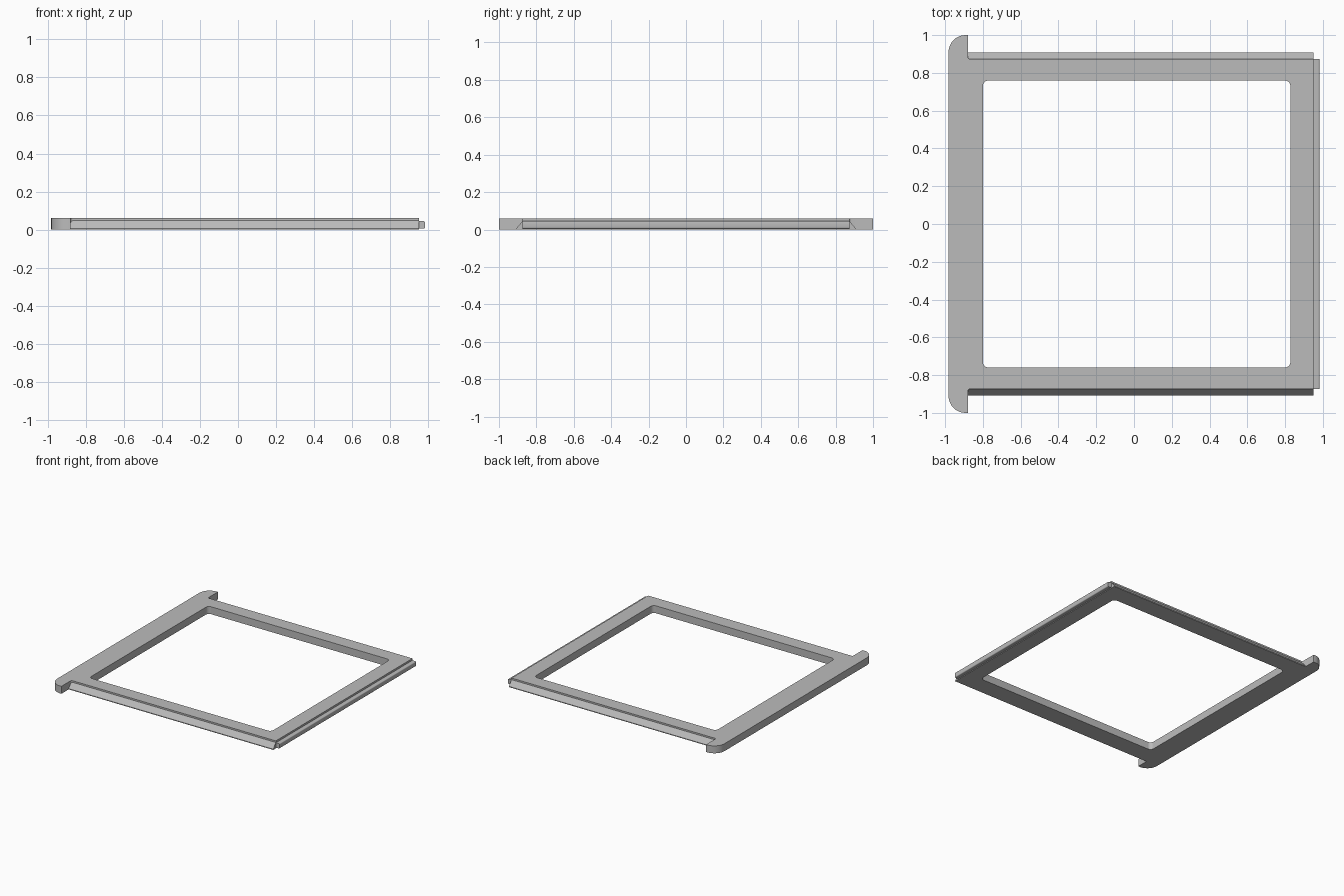
import bpy, bmesh, math
from mathutils import Vector

cube = bpy.data.objects.get("Cube")
if cube:
    bpy.data.objects.remove(cube)

HEIGHT = 0.06
EDGE_Y = 0.873      # long straight sides of the plate
EDGE_X = 0.95       # edge that carries the tongue

grey = bpy.data.materials.new("matt grey")
grey.use_nodes = True
grey.diffuse_color = (0.5, 0.5, 0.5, 1)
grey.node_tree.nodes["Principled BSDF"].inputs["Base Color"].default_value = (0.5, 0.5, 0.5, 1)


def rounded(corners, steps=8):
    """Outline through (x, y, radius) corners with true arcs at right angles."""
    pts = []
    for i, (x, y, r) in enumerate(corners):
        here = Vector((x, y))
        if r == 0:
            pts.append(here)
            continue
        a = (Vector(corners[i - 1][:2]) - here).normalized() * r
        b = (Vector(corners[(i + 1) % len(corners)][:2]) - here).normalized() * r
        for k in range(steps + 1):
            t = k / steps * math.pi / 2
            pts.append(here + a * (1 - math.sin(t)) + b * (1 - math.cos(t)))
    return pts


def solid(name, loops, place, offset):
    """Fill the loops (outline and holes) and extrude them by offset."""
    bm = bmesh.new()
    for loop in loops:
        verts = [bm.verts.new(place(p)) for p in loop]
        for i, v in enumerate(verts):
            bm.edges.new((verts[i - 1], v))
    bmesh.ops.triangle_fill(bm, edges=bm.edges[:], use_beauty=True)
    grown = bmesh.ops.extrude_face_region(bm, geom=bm.faces[:], use_keep_orig=True)
    bmesh.ops.translate(bm, vec=offset,
                        verts=[g for g in grown["geom"] if isinstance(g, bmesh.types.BMVert)])
    bmesh.ops.recalc_face_normals(bm, faces=bm.faces[:])
    mesh = bpy.data.meshes.new(name)
    bm.to_mesh(mesh)
    bm.free()
    mesh.materials.append(grey)
    obj = bpy.data.objects.new(name, mesh)
    bpy.context.collection.objects.link(obj)
    bpy.ops.object.select_all(action='DESELECT')
    obj.select_set(True)
    bpy.context.view_layer.objects.active = obj
    bpy.ops.object.shade_smooth_by_angle(angle=math.radians(30))
    return obj


# Flat frame with two rounded end tabs and a rounded opening
half = [(EDGE_X, EDGE_Y, 0), (-0.88, EDGE_Y, 0.012), (-0.88, 1.0, 0), (-0.982, 1.0, 0.09)]
outline = half + [(x, -y, r) for x, y, r in reversed(half)]
opening = [(0.828, 0.76, 0.03), (-0.8, 0.76, 0.03), (-0.8, -0.76, 0.03), (0.828, -0.76, 0.03)]
solid("frame", [rounded(outline), rounded(opening)],
      lambda p: (p.x, p.y, 0), (0, 0, HEIGHT))

# Sloped guide rails along the front and back
for name, side in (("front_rail", -1), ("back_rail", 1)):
    profile = [Vector(p) for p in ((EDGE_Y, 0), (0.907, 0), (0.907, 0.006), (EDGE_Y, 0.047))]
    solid(name, [profile], lambda p: (-0.88, side * p.x, p.y), (EDGE_X + 0.88, 0, 0))

# Tongue with softened edges along the right side
tongue = [(EDGE_X, 0.005, 0), (0.982, 0.005, 0.007), (0.982, 0.045, 0.007), (EDGE_X, 0.045, 0)]
solid("tongue", [rounded(tongue, 4)], lambda p: (p.x, -EDGE_Y, p.y), (0, 2 * EDGE_Y, 0))
